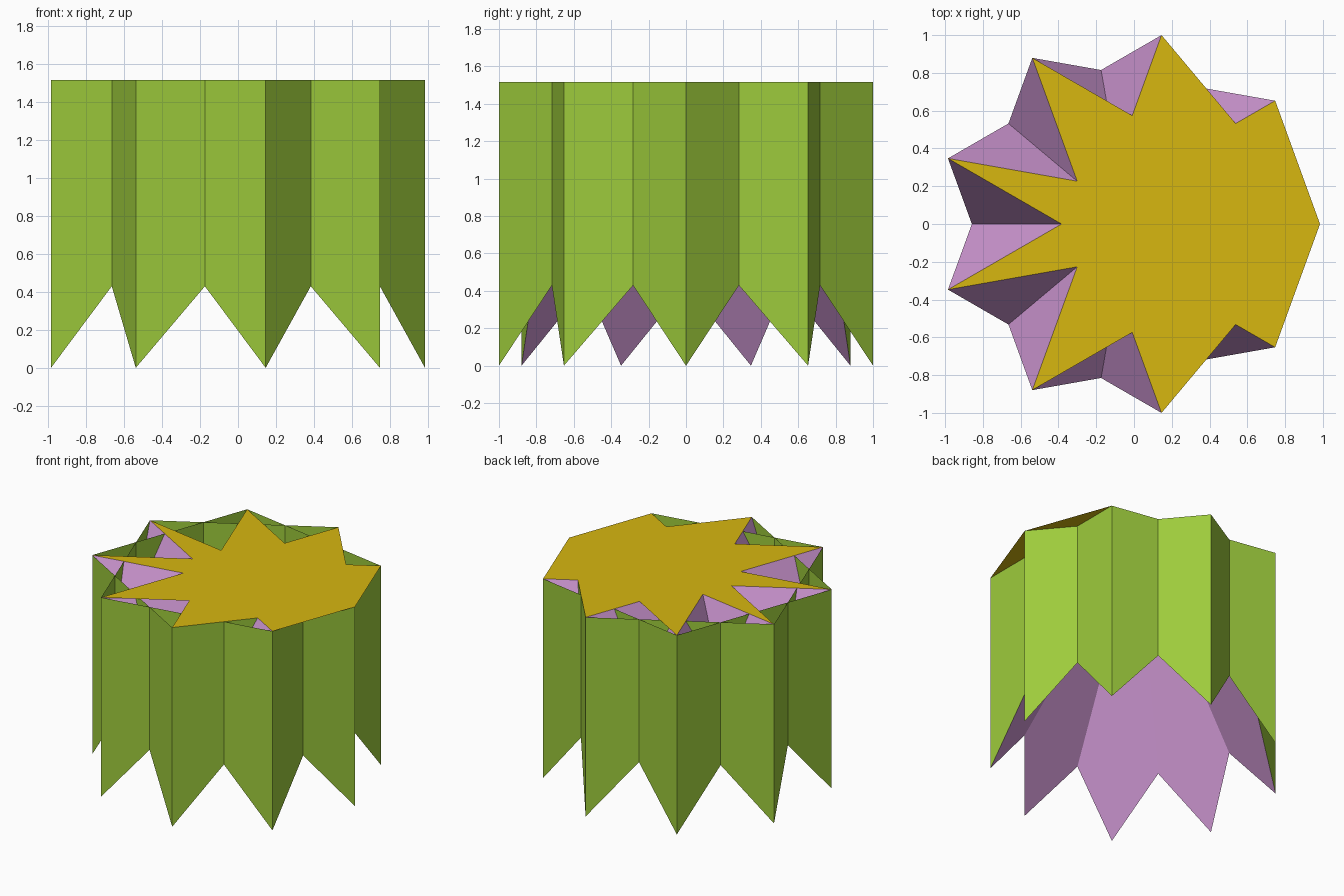
import bpy, bmesh, math
from mathutils import Vector
from mathutils.geometry import intersect_line_line_2d

cube = bpy.data.objects.get("Cube")
if cube:
    bpy.data.objects.remove(cube, do_unlink=True)

N = 9                                      # star points
R = 1 / math.sin(math.radians(80))         # tip radius
H = 1.517                                  # height
X0 = -R * (1 - math.cos(math.pi / N)) / 2  # centres the odd star in x


def tip(k, z):
    a = math.tau * (k % N) / N
    return Vector((X0 + R * math.cos(a), R * math.sin(a), z))


def material(name, rgb):
    m = bpy.data.materials.new(name)
    m.use_nodes = True
    m.diffuse_color = (*rgb, 1)
    m.node_tree.nodes["Principled BSDF"].inputs["Base Color"].default_value = (*rgb, 1)
    return m


def build(name, polygons, mat, facing):
    """Mesh of separate flat polygons, each turned towards facing(polygon)."""
    bm = bmesh.new()
    for pts in polygons:
        f = bm.faces.new([bm.verts.new(p) for p in pts])
        f.normal_update()
        if f.normal.dot(facing(pts)) < 0:
            f.normal_flip()
    bmesh.ops.triangulate(bm, faces=bm.faces[:])
    me = bpy.data.meshes.new(name)
    bm.to_mesh(me)
    bm.free()
    me.materials.append(mat)
    ob = bpy.data.objects.new(name, me)
    bpy.context.collection.objects.link(ob)


def cross(a, b, c, d):
    """Where chord a-b meets chord c-d on the top plane."""
    p = intersect_line_line_2d(*(tip(k, H).xy for k in (a, b, c, d)))
    return Vector((p.x, p.y, H))


def outward(pts):
    c = sum(pts, Vector()) / len(pts)
    return Vector((c.x - X0, c.y, 0))


green = material("leaf_green", (0.34, 0.60, 0.045))
pink = material("mauve", (0.60, 0.30, 0.63))
gold = material("gold", (0.68, 0.475, 0.005))

# Flat star lid: tips joined by long chords, closed straight beside tip 0
outline = [tip(0, H)]
for k in range(1, N):
    outline.append(tip(k, H))
    if k < N - 1:
        outline.append(cross(k, k + 4 if k < 5 else 0, k + 1, 0 if k < 4 else k - 3))
build("star_lid", [outline], gold, lambda p: Vector((0, 0, 1)))

# Upright panels joining every second tip, notched from below to mid height
panels = []
for k in range(N):
    mid = (tip(k, H / 2) + tip(k + 2, H / 2)) / 2
    panels.append([tip(k, 0), mid, tip(k + 2, 0), tip(k + 2, H), tip(k, H)])
build("outer_panels", panels, green, outward)

# Sloping triangles from each lower tip up to a long chord of the lid
slopes = [[tip(k, 0), tip(k + 2, H), tip(k - 2, H)] for k in range(N)]
build("inner_slopes", slopes, pink, lambda p: Vector((p[0].x - X0, p[0].y, 0)))
